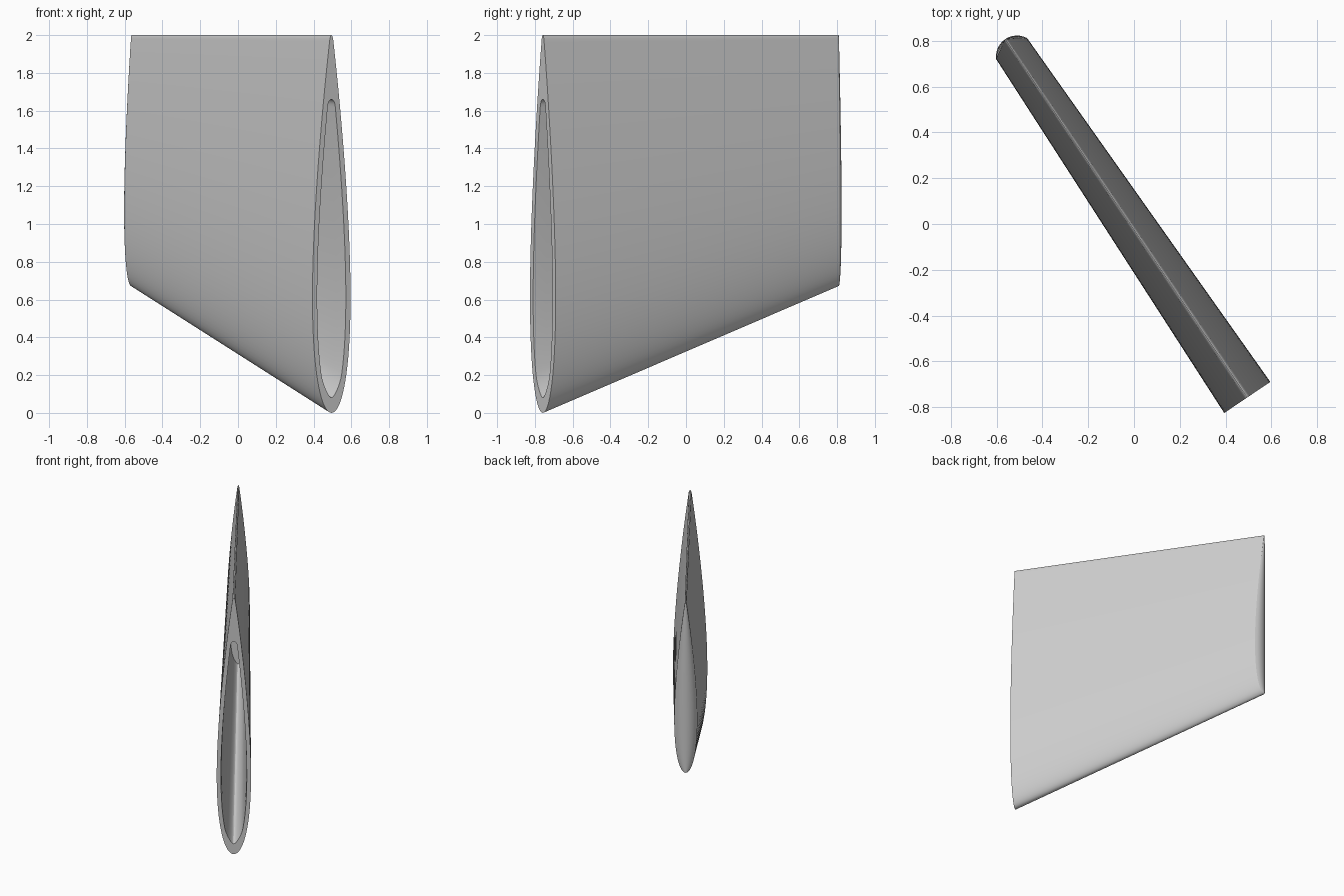
import bpy, bmesh, math
from mathutils import Vector

cube = bpy.data.objects.get("Cube")
if cube:
    bpy.data.objects.remove(cube)

SPAN = 1.89
ROOT = Vector((0.495, -0.758, 0))
ALONG = Vector((-0.56, 0.829, 0)).normalized()
ACROSS = Vector((ALONG.y, -ALONG.x, 0))
ROWS = 48
SAG = 0.62                                  # bulge of the tip, relative to half thickness
RADIUS = (1 + SAG ** 2) / (2 * SAG)
HALF_ANGLE = math.asin(1 / RADIUS)


def foil(u):
    """Half thickness of the airfoil at chord fraction u."""
    h = 0.6 * (0.2969 * math.sqrt(u) - 0.126 * u - 0.3516 * u ** 2
               + 0.2843 * u ** 3 - 0.1015 * u ** 4) + 0.0025 * u
    if u > 0.99:                            # rounded trailing edge
        h *= math.sqrt(max(0, 1 - ((u - 0.99) / 0.01) ** 2))
    return h


def hollow(v):
    """Chord fraction and half thickness of the inner outline."""
    u = 0.04 + 0.79 * v
    h = foil(u) - 0.015
    if v < 0.08:
        h *= math.sqrt(max(0, 1 - (1 - v / 0.08) ** 2))
    if v > 0.98:
        h *= math.sqrt(max(0, 1 - ((v - 0.98) / 0.02) ** 2))
    return u, h


def point(s, u, h):
    """Place a section point: the leading edge sweeps up, the trailing edge is level."""
    rise = 0.672 * s / SPAN
    chord = 2 - rise
    return ROOT + ALONG * s + ACROSS * (h * chord) + Vector((0, 0, rise + u * chord))


def skin_row(f):
    h = foil(f)
    tip_h = h * (2 - 0.672)
    row = [point(0, f, h)]
    for k in range(13):
        a = HALF_ANGLE * (1 - k / 6)
        s = SPAN - tip_h * RADIUS * (1 - math.cos(a))
        row.append(point(s, f, h * RADIUS * math.sin(a)))
    return row + [point(0, f, -h)]


def hollow_row(f):
    u, h = hollow(f)
    stations = [(0, 1), (0.08, 0.97), (SPAN - 0.15, 0.95)]
    side = [point(s, u, h * k) for s, k in stations]
    other = [point(s, u, -h * k) for s, k in stations]
    return side + other[::-1]


def rim_row(sign):
    def row(f):
        u, h = hollow(f)
        return [point(0, f, sign * foil(f)), point(0, u, sign * h)]
    return row


def add_grid(bm, make_row):
    fractions = [(1 - math.cos(math.pi * j / ROWS)) / 2 for j in range(ROWS + 1)]
    rows = [[bm.verts.new(p) for p in make_row(f)] for f in fractions]
    for a, b in zip(rows, rows[1:]):
        for i in range(len(a) - 1):
            bm.faces.new((a[i], a[i + 1], b[i + 1], b[i]))


# Swept fin: outer skin with rounded tip, flat root rim, hollow inside
bm = bmesh.new()
for maker in (skin_row, hollow_row, rim_row(1), rim_row(-1)):
    add_grid(bm, maker)
bmesh.ops.remove_doubles(bm, verts=bm.verts, dist=0.00005)
bmesh.ops.recalc_face_normals(bm, faces=bm.faces)
mesh = bpy.data.meshes.new("hollow_fin")
bm.to_mesh(mesh)
bm.free()
fin = bpy.data.objects.new("hollow_fin", mesh)
bpy.context.collection.objects.link(fin)

# Plain grey material
grey = bpy.data.materials.new("light_grey")
grey.use_nodes = True
color = (0.6, 0.6, 0.6, 1)
grey.diffuse_color = color
grey.node_tree.nodes["Principled BSDF"].inputs["Base Color"].default_value = color
mesh.materials.append(grey)

bpy.ops.object.select_all(action="DESELECT")
fin.select_set(True)
bpy.context.view_layer.objects.active = fin
bpy.ops.object.shade_smooth_by_angle(angle=math.radians(22))
